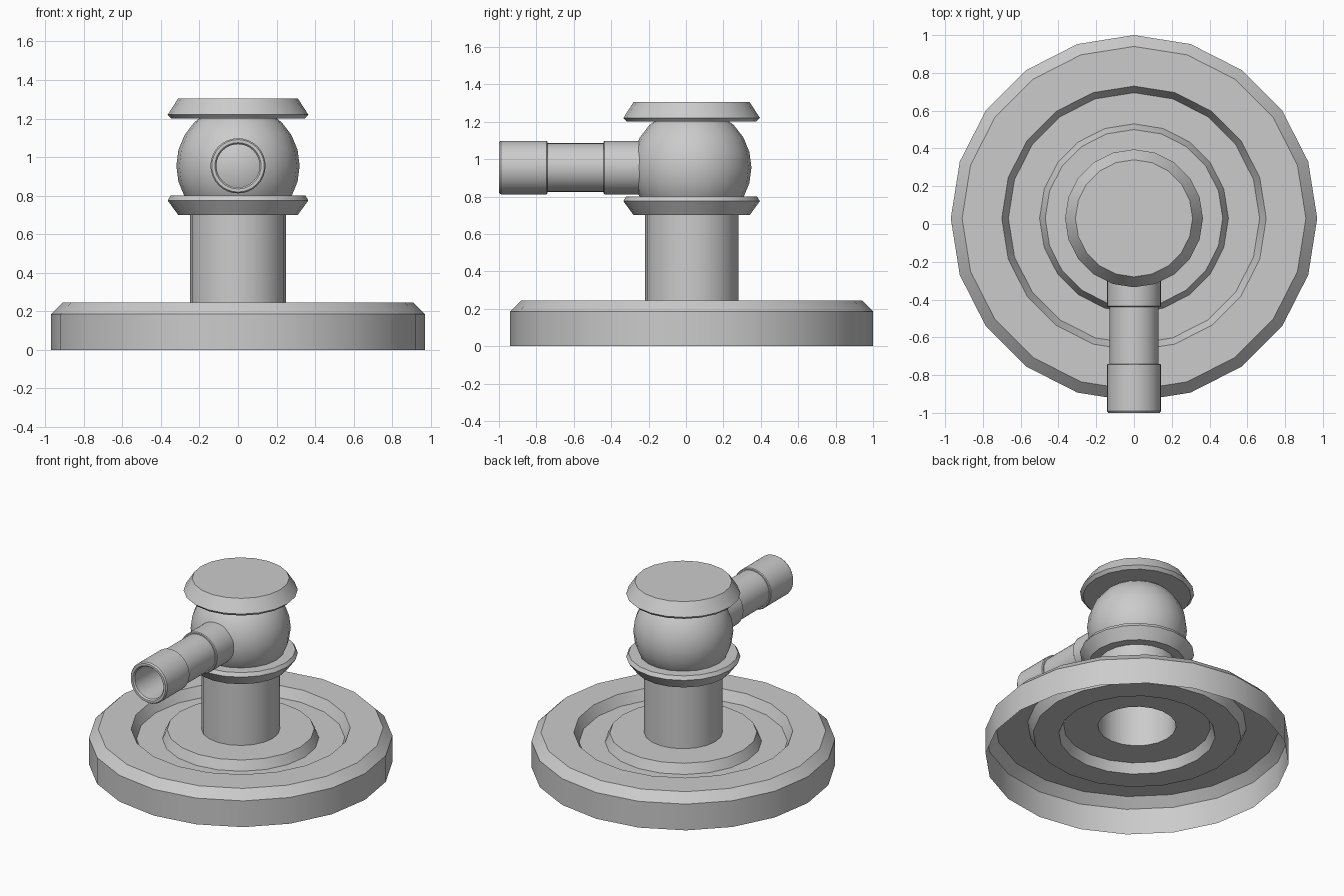
import bpy, bmesh, math
from mathutils import Matrix

if "Cube" in bpy.data.objects:
    bpy.data.objects.remove(bpy.data.objects["Cube"])

CY = 0.03      # y of the vertical axis
BALL_Z = 0.955


def lathe(name, profile, sides, matrix):
    """Revolve (radius, height) points round z; radius 0 closes to a point."""
    bm = bmesh.new()
    rings = []
    for r, z in profile:
        if r == 0:
            rings.append([bm.verts.new((0, 0, z))] * sides)
        else:
            rings.append([bm.verts.new((r * math.cos(2 * math.pi * i / sides),
                                        r * math.sin(2 * math.pi * i / sides), z))
                          for i in range(sides)])
    for a, b in zip(rings, rings[1:]):
        for i in range(sides):
            j = (i + 1) % sides
            quad = list(dict.fromkeys((a[i], a[j], b[j], b[i])))
            bm.faces.new(quad)
    bmesh.ops.recalc_face_normals(bm, faces=bm.faces[:])
    bm.transform(matrix)
    mesh = bpy.data.meshes.new(name)
    bm.to_mesh(mesh)
    bm.free()
    ob = bpy.data.objects.new(name, mesh)
    bpy.context.collection.objects.link(ob)
    bpy.ops.object.select_all(action='DESELECT')
    bpy.context.view_layer.objects.active = ob
    ob.select_set(True)
    bpy.ops.object.shade_smooth_by_angle(angle=math.radians(28))
    return ob


upright = Matrix.Translation((0, CY, 0))

# Open-bottomed base shell with a ring groove, running up into the hollow column
base = lathe("base_and_column", [
    (0.97, 0), (0.97, 0.185), (0.91, 0.245), (0.70, 0.245), (0.665, 0.175),
    (0.50, 0.175), (0.47, 0.24), (0.25, 0.24), (0.25, 0.70)], 20, upright)

# The shell is open, so make sure its top faces point up
flat = [p for p in base.data.polygons if abs(p.normal.z) > 0.99]
if sum(p.normal.z for p in flat) < 0:
    base.data.flip_normals()

# Bevelled collar under the ball
lathe("collar", [(0, 0.70), (0.31, 0.70), (0.365, 0.775), (0.35, 0.80), (0, 0.80)],
      20, upright)

# Ball joint
R = 0.32
lathe("ball", [(R * math.sin(math.pi * k / 12), BALL_Z - R * math.cos(math.pi * k / 12))
               if 0 < k < 12 else (0, BALL_Z + (R if k else -R)) for k in range(13)],
      20, upright)

# Top cap
lathe("top_cap", [(0, 1.20), (0.345, 1.20), (0.365, 1.22), (0.31, 1.305), (0, 1.305)],
      20, upright)

# Hollow spout with two thicker sleeves, pointing to the front
spout_matrix = Matrix.Translation((0, 0, BALL_Z)) @ Matrix.Rotation(math.pi / 2, 4, 'X')
lathe("spout", [
    (0.143, 0.20), (0.143, 0.435), (0.138, 0.44), (0.13, 0.44), (0.13, 0.74),
    (0.138, 0.74), (0.143, 0.745), (0.143, 0.99), (0.136, 1.0), (0.120, 1.0),
    (0.112, 0.99), (0.112, 0.25)], 32, spout_matrix)
